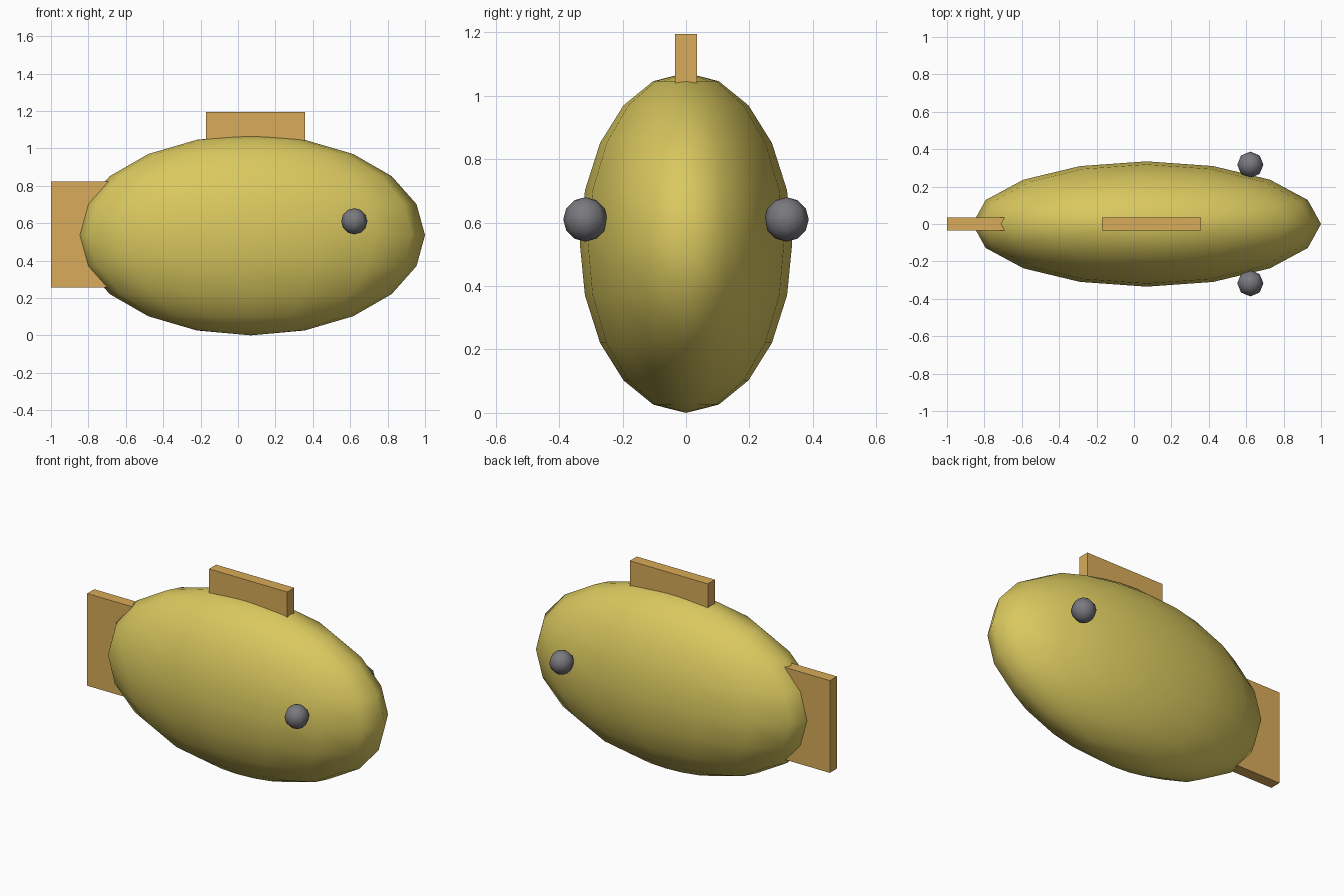
import bpy
import math

default = bpy.data.objects.get("Cube")
if default:
    bpy.data.objects.remove(default, do_unlink=True)


def material(name, rgb):
    mat = bpy.data.materials.new(name)
    mat.use_nodes = True
    mat.diffuse_color = (*rgb, 1)
    mat.node_tree.nodes["Principled BSDF"].inputs["Base Color"].default_value = (*rgb, 1)
    return mat


yellow = material("yellow", (0.70, 0.58, 0.115))
orange = material("orange", (0.69, 0.41, 0.10))
grey = material("dark grey", (0.19, 0.19, 0.21))


def finish(name, mat):
    obj = bpy.context.object
    obj.name = obj.data.name = name
    obj.data.materials.append(mat)
    bpy.ops.object.transform_apply(location=False, rotation=False, scale=True)
    return obj


def ellipsoid(name, centre, radii, segments, rings, mat):
    bpy.ops.mesh.primitive_uv_sphere_add(segments=segments, ring_count=rings,
                                         radius=1, location=centre)
    bpy.context.object.scale = radii
    finish(name, mat)
    bpy.ops.object.shade_smooth()


def box(name, low, high, mat):
    centre = [(a + b) / 2 for a, b in zip(low, high)]
    bpy.ops.mesh.primitive_cube_add(size=1, location=centre)
    bpy.context.object.scale = [b - a for a, b in zip(low, high)]
    finish(name, mat)


# Flattened body with upright poles
ellipsoid("body", (0.068, 0, 0.536), (0.932, 0.335, 0.536), 16, 10, yellow)

# Slab fins sunk into the body
box("tail_fin", (-1, -0.034, 0.257), (-0.69, 0.034, 0.823), orange)
box("back_fin", (-0.172, -0.034, 0.96), (0.358, 0.034, 1.195), orange)

# Bulging eyes on both sides
for side, y in (("left", 1), ("right", -1)):
    ellipsoid(side + "_eye", (0.622, y * 0.317, 0.61), (0.07, 0.07, 0.07), 8, 6, grey)
